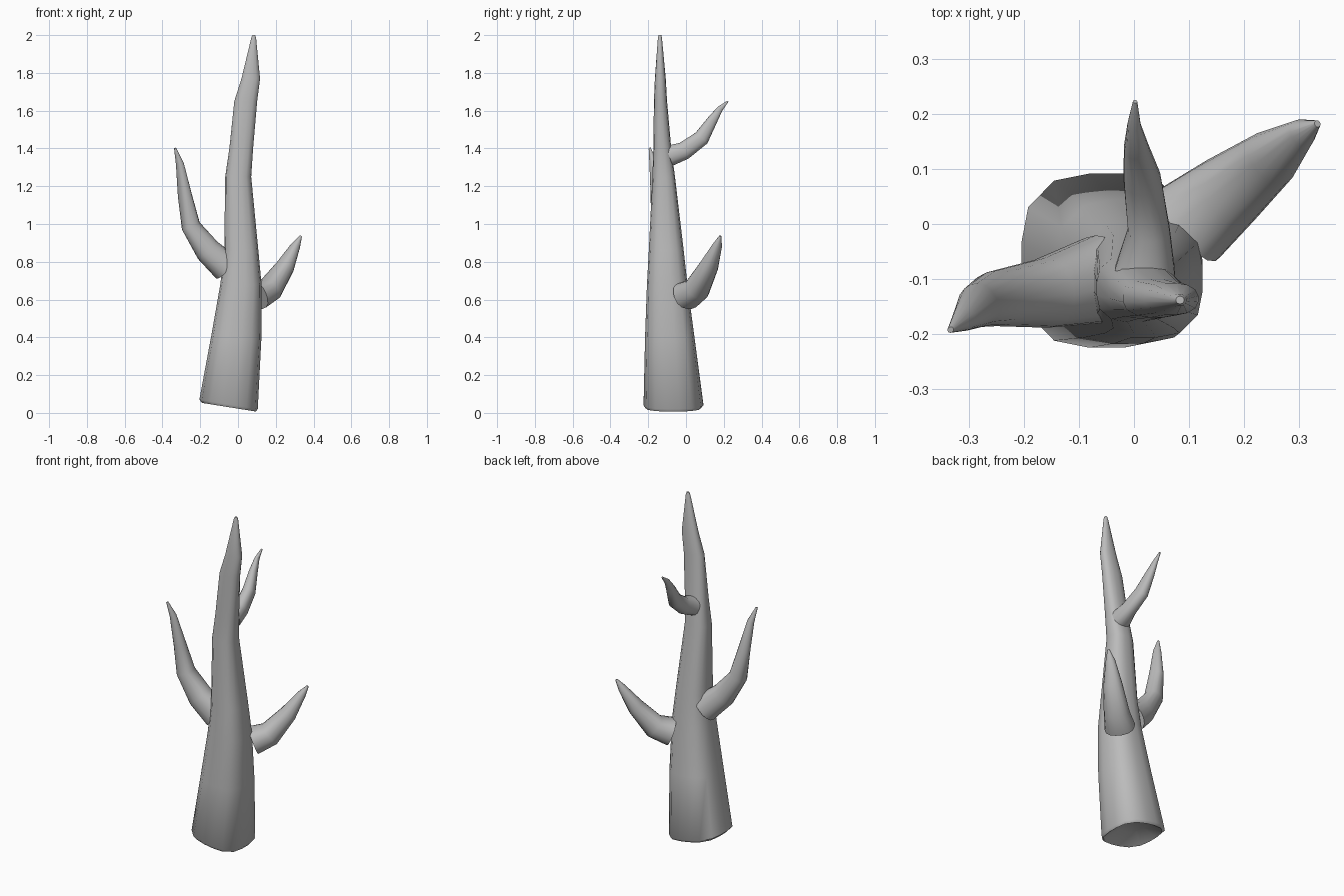
import bpy, bmesh, math
from mathutils import Vector

cube = bpy.data.objects.get("Cube")
if cube:
    bpy.data.objects.remove(cube, do_unlink=True)

SIDES = 16

bark = bpy.data.materials.new("grey_bark")
bark.use_nodes = True
grey = (0.5, 0.5, 0.5, 1)
bark.diffuse_color = grey
bark.node_tree.nodes["Principled BSDF"].inputs["Base Color"].default_value = grey


def rounded_square(power):
    """Unit cross-section between a circle (2) and a square (large power)."""
    points = []
    for i in range(SIDES):
        a = math.tau * (i + 0.5) / SIDES
        c, s = math.cos(a), math.sin(a)
        k = (abs(c) ** power + abs(s) ** power) ** (-1 / power)
        points.append((c * k, s * k))
    return points


def loft(name, rings):
    """Skin a list of rings and close both ends."""
    bm = bmesh.new()
    loops = [[bm.verts.new(p) for p in ring] for ring in rings]
    for a, b in zip(loops, loops[1:]):
        for i in range(SIDES):
            j = (i + 1) % SIDES
            bm.faces.new((a[i], a[j], b[j], b[i]))
    bm.faces.new(loops[0][::-1])
    bm.faces.new(loops[-1])
    bmesh.ops.recalc_face_normals(bm, faces=bm.faces)
    mesh = bpy.data.meshes.new(name)
    bm.to_mesh(mesh)
    bm.free()
    mesh.materials.append(bark)
    obj = bpy.data.objects.new(name, mesh)
    bpy.context.collection.objects.link(obj)
    bpy.ops.object.select_all(action='DESELECT')
    obj.select_set(True)
    bpy.context.view_layer.objects.active = obj
    bpy.ops.object.shade_smooth_by_angle(angle=math.radians(50))
    return obj


def trunk_ring(z, x0, x1, y0, y1, tilt=0.0, power=3.0):
    cx, cy = (x0 + x1) / 2, (y0 + y1) / 2
    rx, ry = (x1 - x0) / 2, (y1 - y0) / 2
    return [Vector((cx + u * rx, cy + v * ry, z - tilt * u * rx))
            for u, v in rounded_square(power)]


def branch(name, stations):
    """Tapered limb; each station is a centre and a half width and height."""
    centres = [Vector(s[0]) for s in stations]
    last = len(centres) - 1
    rings = []
    for i, (_, w, h) in enumerate(stations):
        t = (centres[min(i + 1, last)] - centres[max(i - 1, 0)]).normalized()
        side = t.cross(Vector((0, 0, 1))).normalized()
        up = side.cross(t)
        rings.append([centres[i] + side * u * w + up * v * h
                      for u, v in rounded_square(2.4)])
    return loft(name, rings)


# Trunk: hollowed tilted foot, leaning taper, narrow tip
loft("trunk", [
    trunk_ring(0.08, -0.11, 0.02, -0.13, 0.0, 0.16),
    trunk_ring(0.03, -0.19, 0.095, -0.215, 0.08, 0.16),
    trunk_ring(0.045, -0.205, 0.105, -0.225, 0.092, 0.16),
    trunk_ring(0.4, -0.142, 0.124, -0.217, 0.045, 0.06),
    trunk_ring(0.68, -0.094, 0.125, -0.207, 0.008),
    trunk_ring(0.86, -0.073, 0.108, -0.197, -0.012),
    trunk_ring(1.25, -0.068, 0.07, -0.178, -0.058),
    trunk_ring(1.4, -0.046, 0.08, -0.173, -0.078),
    trunk_ring(1.65, -0.02, 0.102, -0.17, -0.1, power=2.5),
    trunk_ring(1.77, 0.018, 0.117, -0.165, -0.107, power=2.5),
    trunk_ring(1.985, 0.07, 0.096, -0.149, -0.127, power=2),
    trunk_ring(2.0, 0.076, 0.091, -0.145, -0.131, power=2),
])

# Three upswept branches
branch("left_branch", [
    ((0.1, 0.0, 0.62), 0.083, 0.075),
    ((0.17, 0.057, 0.655), 0.07, 0.064),
    ((0.25, 0.12, 0.775), 0.052, 0.045),
    ((0.305, 0.165, 0.885), 0.026, 0.023),
    ((0.333, 0.182, 0.936), 0.006, 0.006),
])
branch("right_branch", [
    ((-0.06, -0.1, 0.77), 0.08, 0.08),
    ((-0.16, -0.125, 0.86), 0.063, 0.068),
    ((-0.25, -0.135, 0.99), 0.05, 0.05),
    ((-0.281, -0.147, 1.15), 0.04, 0.034),
    ((-0.308, -0.172, 1.32), 0.022, 0.019),
    ((-0.333, -0.192, 1.402), 0.005, 0.006),
])
branch("back_branch", [
    ((0.02, -0.085, 1.362), 0.055, 0.055),
    ((0.027, -0.01, 1.388), 0.038, 0.048),
    ((0.015, 0.082, 1.455), 0.034, 0.042),
    ((0.004, 0.14, 1.55), 0.022, 0.027),
    ((0.0, 0.18, 1.61), 0.012, 0.016),
    ((0.002, 0.222, 1.65), 0.004, 0.004),
])
